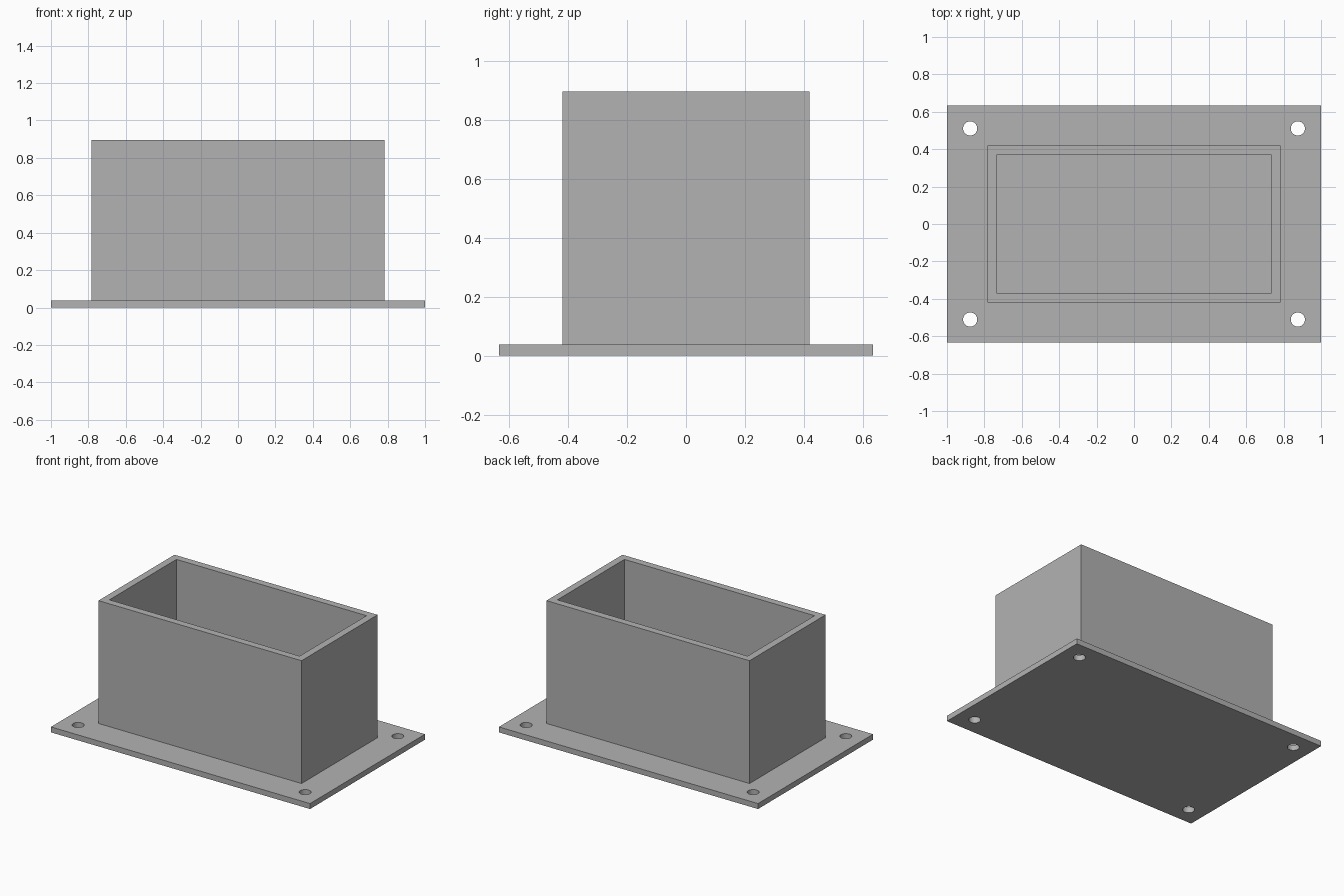
import bpy
import bmesh
from mathutils import Matrix, Vector

cube = bpy.data.objects.get("Cube")
if cube:
    bpy.data.objects.remove(cube, do_unlink=True)

PLATE_TOP, HEIGHT = 0.038, 0.895

grey = bpy.data.materials.new("mid grey")
grey.use_nodes = True
grey.diffuse_color = (0.448, 0.448, 0.448, 1)
grey.node_tree.nodes["Principled BSDF"].inputs["Base Color"].default_value = grey.diffuse_color


def make_object(name, bm):
    mesh = bpy.data.meshes.new(name)
    bm.to_mesh(mesh)
    bm.free()
    mesh.materials.append(grey)
    obj = bpy.data.objects.new(name, mesh)
    bpy.context.collection.objects.link(obj)
    return obj


def block(half_x, half_y, bottom, top):
    bm = bmesh.new()
    size = Vector((2 * half_x, 2 * half_y, top - bottom))
    place = Matrix.LocRotScale(Vector((0, 0, (top + bottom) / 2)), None, size)
    bmesh.ops.create_cube(bm, size=1, matrix=place)
    return bm


# Mounting plate
plate = make_object("base_plate", block(1, 0.634, 0, PLATE_TOP))

# Screw holes, one in each corner
bm = bmesh.new()
for x in (-0.876, 0.876):
    for y in (-0.511, 0.511):
        bmesh.ops.create_cone(bm, cap_ends=True, segments=32, radius1=0.038,
                              radius2=0.038, depth=0.2,
                              matrix=Matrix.Translation((x, y, 0)))
cutter = make_object("hole_cutter", bm)
cutter.hide_render = True
cutter.hide_set(True)
holes = plate.modifiers.new("screw holes", "BOOLEAN")
holes.operation = "DIFFERENCE"
holes.solver = "EXACT"
holes.object = cutter

# Open-topped box: four walls thickened inward, the plate is its floor
bm = block(0.784, 0.419, PLATE_TOP, HEIGHT)
caps = [f for f in bm.faces if abs(f.normal.z) > 0.5]
bmesh.ops.delete(bm, geom=caps, context="FACES_ONLY")
walls = make_object("box_walls", bm)
shell = walls.modifiers.new("wall thickness", "SOLIDIFY")
shell.thickness = 0.05
shell.offset = -1
shell.use_even_offset = True
